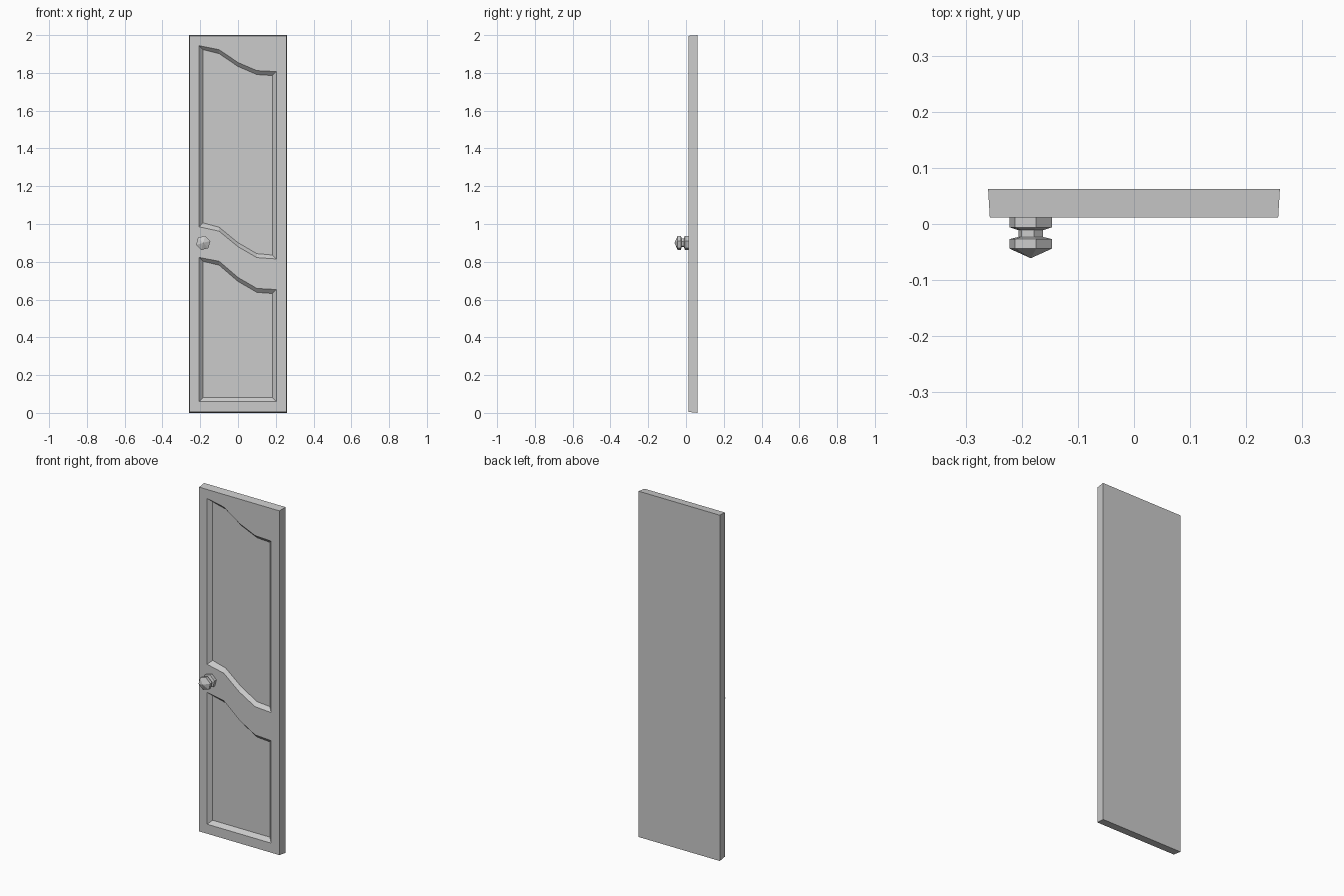
import bpy, bmesh
from math import cos, sin, radians

if "Cube" in bpy.data.objects:
    bpy.data.objects.remove(bpy.data.objects["Cube"])

FRONT, BACK, FLOOR = 0.012, 0.062, 0.032
XS = (-0.206, -0.1, 0.0, 0.1, 0.203)


def make_object(name, bm):
    bmesh.ops.recalc_face_normals(bm, faces=bm.faces[:])
    mesh = bpy.data.meshes.new(name)
    bm.to_mesh(mesh)
    bm.free()
    obj = bpy.data.objects.new(name, mesh)
    bpy.context.collection.objects.link(obj)
    return obj


def ring(bm, points, y):
    return [bm.verts.new((x, y, z)) for x, z in points]


def bridge(bm, a, b):
    n = len(a)
    for i in range(n):
        bm.faces.new((a[i], a[(i + 1) % n], b[(i + 1) % n], b[i]))


def rim_edges(bm, loop):
    return [bm.edges.get((loop[i - 1], loop[i])) for i in range(len(loop))]


def rectangle(x, z0, z1):
    return [(-x, z0), (x, z0), (x, z1), (-x, z1)]


def recess(bm, bottom, top, bevel=0.021):
    # Sloped moulding around a sunken flat panel; returns the rim edges
    def inset(p, dz):
        x, z = p
        if abs(x) > 0.15:
            x -= bevel if x > 0 else -bevel
        return x, z + dz
    outer = bottom + top[::-1]
    inner = [inset(p, bevel) for p in bottom] + [inset(p, -bevel) for p in top[::-1]]
    rim, floor = ring(bm, outer, FRONT), ring(bm, inner, FLOOR)
    bridge(bm, rim, floor)
    bm.faces.new(floor)
    return rim_edges(bm, rim)


# Door leaf: slightly tapered slab with two wavy sunken panels
bm = bmesh.new()
front = ring(bm, rectangle(0.257, 0.005, 1.996), FRONT)
back = ring(bm, rectangle(0.26, 0.0, 2.0), BACK)
bridge(bm, front, back)
bm.faces.new(back)
edges = rim_edges(bm, front)
edges += recess(bm, list(zip(XS, (0.985, 0.962, 0.88, 0.822, 0.815))),
                list(zip(XS, (1.944, 1.923, 1.855, 1.812, 1.807))))
edges += recess(bm, [(XS[0], 0.06), (XS[-1], 0.06)],
                list(zip(XS, (0.823, 0.803, 0.717, 0.659, 0.653))))
bmesh.ops.triangle_fill(bm, edges=edges, use_beauty=True, normal=(0, -1, 0))
make_object("door_leaf", bm)

# Knob: six-sided turned profile (radius, y) ending in a point
bm = bmesh.new()
profile = [(0.039, 0.0125), (0.039, -0.006), (0.023, -0.011),
           (0.023, -0.023), (0.039, -0.027), (0.039, -0.044)]
rings = []
for r, y in profile:
    angles = [radians(15.5 + 60 * i) for i in range(6)]
    rings.append(ring(bm, [(-0.184 + r * cos(a), 0.9 + r * sin(a)) for a in angles], y))
for a, b in zip(rings, rings[1:]):
    bridge(bm, a, b)
bm.faces.new(rings[0])
tip = bm.verts.new((-0.184, -0.061, 0.9))
for i in range(6):
    bm.faces.new((rings[-1][i - 1], rings[-1][i], tip))
make_object("door_knob", bm)
